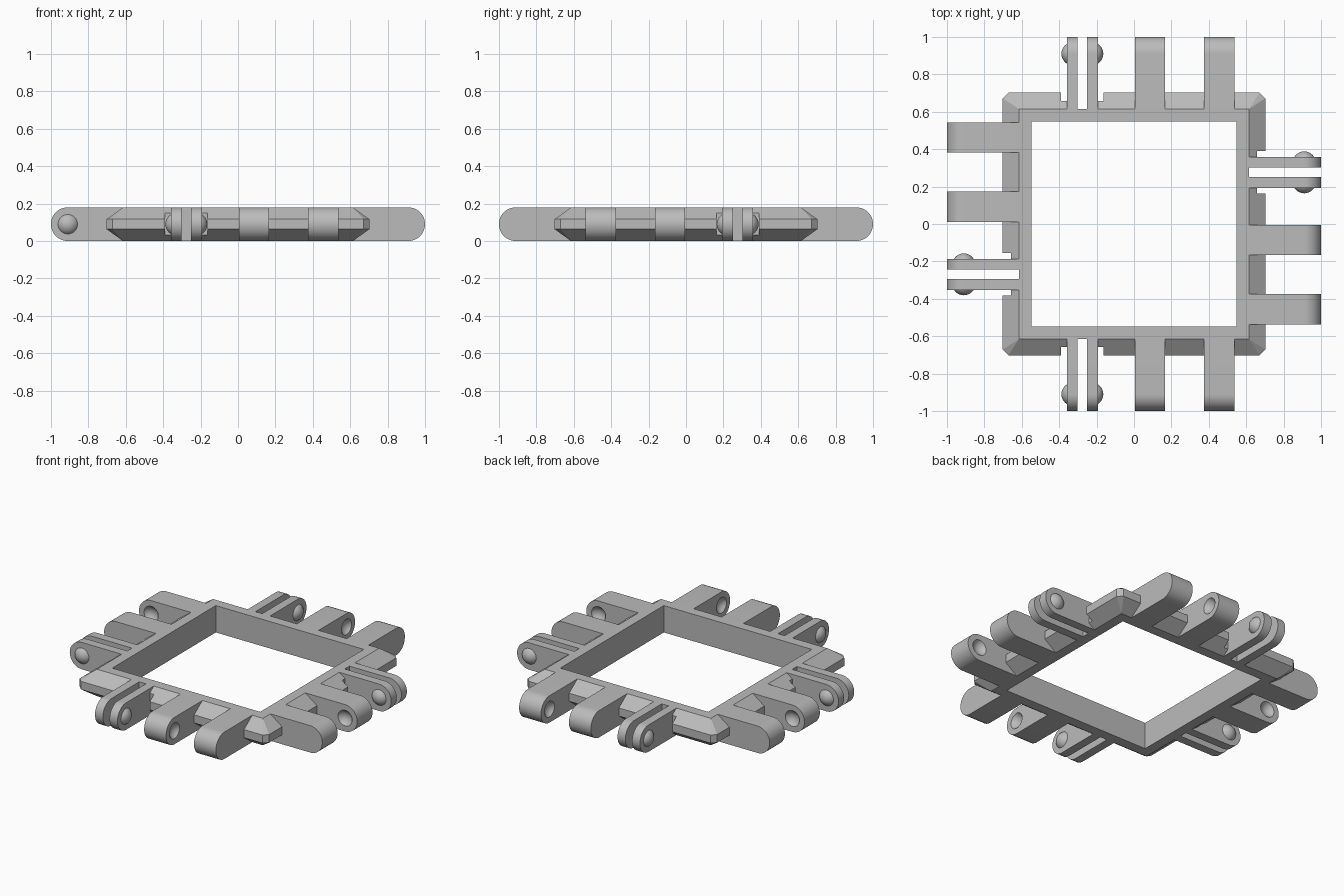
import bpy, bmesh, math
from mathutils import Matrix, Vector

cube = bpy.data.objects.get("Cube")
if cube:
    bpy.data.objects.remove(cube, do_unlink=True)

grey = bpy.data.materials.new("plain grey")
grey.use_nodes = True
COLOR = (0.5, 0.5, 0.5, 1)
grey.diffuse_color = COLOR
grey.node_tree.nodes["Principled BSDF"].inputs["Base Color"].default_value = COLOR

HEIGHT, RADIUS = 0.18, 0.09
TOP_EDGE, RIM, INNER = 0.615, 0.702, 0.548
PIVOT = 0.91
BALL, BALL_SINK = 0.062, 0.033


def finish(bm, name, matrix=Matrix()):
    """Turn a bmesh into an object placed by the matrix."""
    bm.transform(matrix)
    bmesh.ops.recalc_face_normals(bm, faces=bm.faces)
    mesh = bpy.data.meshes.new(name)
    bm.to_mesh(mesh)
    bm.free()
    mesh.materials.append(grey)
    obj = bpy.data.objects.new(name, mesh)
    bpy.context.collection.objects.link(obj)
    return obj


def select_only(obj):
    bpy.ops.object.select_all(action='DESELECT')
    obj.select_set(True)
    bpy.context.view_layer.objects.active = obj


def smooth(obj):
    select_only(obj)
    bpy.ops.object.shade_smooth_by_angle(angle=math.radians(30))


def cut(obj, cutter):
    """Subtract the cutter, then discard it."""
    select_only(obj)
    mod = obj.modifiers.new("cut", 'BOOLEAN')
    mod.operation, mod.solver, mod.object = 'DIFFERENCE', 'EXACT', cutter
    bpy.ops.object.modifier_apply(modifier=mod.name)
    bpy.data.objects.remove(cutter, do_unlink=True)


def box(name, low, high, matrix):
    bm = bmesh.new()
    bmesh.ops.create_cube(bm, size=1)
    low, high = Vector(low), Vector(high)
    for v in bm.verts:
        v.co = Vector([a + (b - a) * (c + 0.5) for a, b, c in zip(low, high, v.co)])
    return finish(bm, name, matrix)


def ball(bm, t):
    bmesh.ops.create_uvsphere(
        bm, u_segments=32, v_segments=16, radius=BALL,
        matrix=Matrix.Translation((t, PIVOT, RADIUS)) @ Matrix.Rotation(math.pi / 2, 4, 'Y'))


def lug(name, start, end, matrix):
    """Round-ended bar: x runs along the side, y points outward."""
    bm = bmesh.new()
    outline = [(TOP_EDGE, HEIGHT), (TOP_EDGE, 0)]
    for i in range(25):
        a = math.pi * (i / 24 - 0.5)
        outline.append((PIVOT + RADIUS * math.cos(a), RADIUS + RADIUS * math.sin(a)))
    face = bm.faces.new([bm.verts.new((start, y, z)) for y, z in outline])
    new = bmesh.ops.extrude_face_region(bm, geom=[face])["geom"]
    bmesh.ops.translate(bm, vec=(end - start, 0, 0),
                        verts=[g for g in new if isinstance(g, bmesh.types.BMVert)])
    return finish(bm, name, matrix)


def peg(name, face_t, out, matrix):
    """Shallow dome on the outer face of a finger."""
    bm = bmesh.new()
    ball(bm, face_t - out * BALL_SINK)
    bmesh.ops.bisect_plane(bm, geom=bm.verts[:] + bm.edges[:] + bm.faces[:],
                           plane_co=(face_t, 0, 0), plane_no=(out, 0, 0), clear_inner=True)
    bmesh.ops.holes_fill(bm, edges=[e for e in bm.edges if e.is_boundary])
    smooth(finish(bm, name, matrix))


def socket(obj, face_t, out, matrix):
    """Matching dimple in the face of an arm."""
    bm = bmesh.new()
    ball(bm, face_t + out * BALL_SINK)
    cut(obj, finish(bm, "socket_cutter", matrix))


# Square frame with a bevelled rim and clipped corners
def ring(bm, half, clip, z):
    verts = []
    for k in range(4):
        turn = Matrix.Rotation(k * math.pi / 2, 3, 'Z')
        for p in ((half, half - clip, z), (half - clip, half, z)):
            verts.append(bm.verts.new(turn @ Vector(p)))
    return verts


bm = bmesh.new()
rings = [ring(bm, *r) for r in (
    (INNER, 0, HEIGHT), (TOP_EDGE, 0, HEIGHT), (RIM, 0.03, 0.117),
    (RIM, 0.03, 0.063), (TOP_EDGE, 0, 0), (INNER, 0, 0))]
for a, b in zip(rings, rings[1:] + rings[:1]):
    for i in range(8):
        j = (i + 1) % 8
        bm.faces.new((a[i], a[j], b[j], b[i]))
bmesh.ops.remove_doubles(bm, verts=bm.verts, dist=0.0001)
frame = finish(bm, "frame")

# Hinge parts on each side: (name, direction along, direction outward, shift)
SIDES = [("front", (1, 0), (0, -1), 0), ("back", (1, 0), (0, 1), 0),
         ("left", (0, -1), (1, 0), 0), ("right", (0, 1), (-1, 0), 0.007)]
for side, along, outward, shift in SIDES:
    place = Matrix(((along[0], outward[0], 0, 0), (along[1], outward[1], 0, 0),
                    (0, 0, 1, 0), (0, 0, 0, 1))) @ Matrix.Translation((shift, 0, 0))

    # Clearance notch and slot in the rim
    cut(frame, box("notch_cutter", (-0.39, 0.658, -0.1), (-0.162, 0.8, 0.3), place))
    cut(frame, box("slot_cutter", (-0.301, TOP_EDGE, -0.1), (-0.251, 0.8, 0.3), place))

    # Two thin fingers with pegs on the outside
    for label, start, end, face_t, out in (("outer", -0.359, -0.301, -0.359, -1),
                                           ("inner", -0.251, -0.193, -0.193, 1)):
        smooth(lug(f"{side}_{label}_finger", start, end, place))
        peg(f"{side}_{label}_peg", face_t, out, place)

    # Two thick arms with sockets facing each other
    for label, start, end, face_t, out in (("inner", 0.005, 0.167, 0.167, 1),
                                           ("outer", 0.374, 0.536, 0.374, -1)):
        arm = lug(f"{side}_{label}_arm", start, end, place)
        socket(arm, face_t, out, place)
        smooth(arm)
